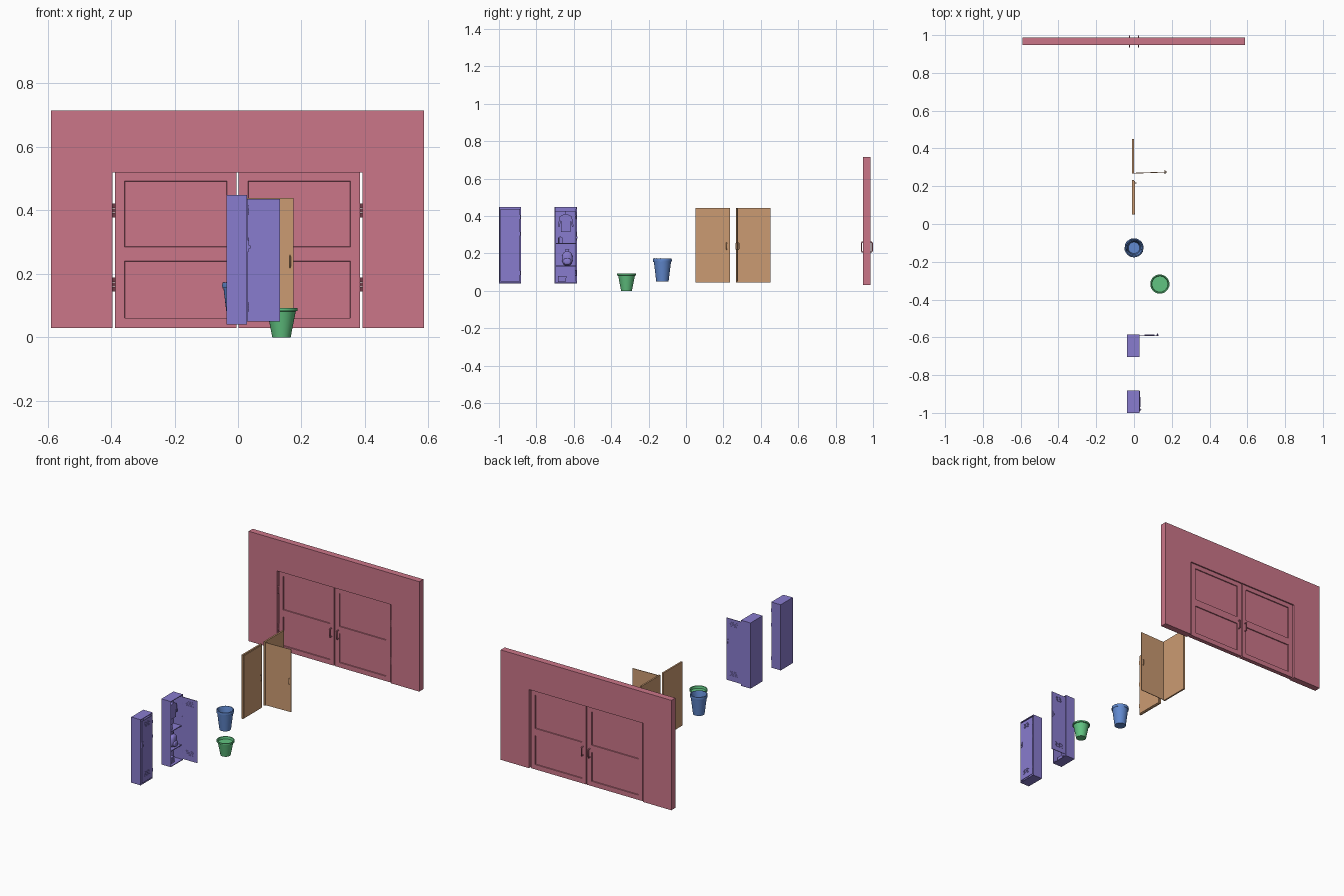
import bpy, bmesh, math, random
from mathutils import Matrix, Vector

if "Cube" in bpy.data.objects:
    bpy.data.objects.remove(bpy.data.objects["Cube"])

random.seed(4)
I = Matrix.Identity(4)


def mat(name, r, g, b):
    m = bpy.data.materials.new(name)
    m.diffuse_color = (r, g, b, 1)
    m.use_nodes = True
    m.node_tree.nodes["Principled BSDF"].inputs["Base Color"].default_value = m.diffuse_color
    return m


RED = mat("wall_red", .60, .18, .25)
TAN = mat("door_tan", .60, .33, .17)
BLUE = mat("bin_blue", .12, .25, .62)
GREEN = mat("pot_green", .12, .55, .22)
VIOLET = mat("locker_violet", .25, .20, .62)


def finish(name, bm, m, M=I, smooth=False):
    bmesh.ops.recalc_face_normals(bm, faces=bm.faces)
    bm.transform(M)
    me = bpy.data.meshes.new(name)
    bm.to_mesh(me)
    bm.free()
    ob = bpy.data.objects.new(name, me)
    bpy.context.collection.objects.link(ob)
    me.materials.append(m)
    if smooth:
        bpy.context.view_layer.objects.active = ob
        ob.select_set(True)
        bpy.ops.object.shade_smooth_by_angle(angle=math.radians(35))
        ob.select_set(False)
    return ob


def add_box(bm, lo, hi):
    lo, hi = Vector(lo), Vector(hi)
    T = Matrix.Translation((lo + hi) / 2) @ Matrix.Diagonal((*(hi - lo), 1))
    return bmesh.ops.create_cube(bm, size=1, matrix=T)["verts"]


def boxes(name, pairs, m, M=I):
    bm = bmesh.new()
    for lo, hi in pairs:
        add_box(bm, lo, hi)
    return finish(name, bm, m, M)


def lathe(name, prof, m, M=I, n=28, jitter=0):
    bm = bmesh.new()
    rings = []
    for r, z in prof:
        rings.append([bm.verts.new(((r + random.uniform(-jitter, jitter)) * math.cos(2 * math.pi * i / n),
                                    r * math.sin(2 * math.pi * i / n),
                                    z + random.uniform(-jitter, jitter))) for i in range(n)])
    for a, b in zip(rings, rings[1:]):
        for i in range(n):
            bm.faces.new((a[i], a[(i + 1) % n], b[(i + 1) % n], b[i]))
    bmesh.ops.remove_doubles(bm, verts=bm.verts, dist=1e-5)
    return finish(name, bm, m, M, True)


def tube(name, pts, r, m, M=I):
    cu = bpy.data.curves.new(name, 'CURVE')
    cu.dimensions = '3D'
    cu.bevel_depth, cu.bevel_resolution, cu.use_fill_caps = r, 2, True
    sp = cu.splines.new('POLY')
    sp.points.add(len(pts) - 1)
    for p, c in zip(sp.points, pts):
        p.co = (*(M @ Vector(c)), 1)
    ob = bpy.data.objects.new(name, cu)
    bpy.context.collection.objects.link(ob)
    cu.materials.append(m)
    return ob


def blob(name, size, loc, m):
    bm = bmesh.new()
    bmesh.ops.create_uvsphere(bm, u_segments=20, v_segments=12, radius=1)
    for v in bm.verts:  # squared-off ellipsoid
        v.co = Vector([math.copysign(abs(c) ** .75, c) * s for c, s in zip(v.co, size)])
    return finish(name, bm, m, Matrix.Translation(loc), True)


# ---- wall with door opening
WY = .967
bm = bmesh.new()
f = bm.faces.new([bm.verts.new((x, .947, z)) for x, z in
                  [(-.59, .03), (-.395, .03), (-.395, .52), (.392, .52),
                   (.392, .03), (.587, .03), (.587, .715), (-.59, .715)]])
ext = bmesh.ops.extrude_face_region(bm, geom=[f])["geom"]
bmesh.ops.translate(bm, vec=(0, .04, 0), verts=[v for v in ext if isinstance(v, bmesh.types.BMVert)])
finish("wall", bm, RED)


# ---- double doors: slab with two recessed panels on each face
def panel_door(name, x0, x1):
    xs = [x0, x0 + .03, x1 - .03, x1]
    zs = [.03, .06, .24, .285, .492, .519]
    bm = bmesh.new()
    vs = [[bm.verts.new((x, WY - .013, z)) for x in xs] for z in zs]
    cells = [bm.faces.new((vs[j][i], vs[j][i + 1], vs[j + 1][i + 1], vs[j + 1][i]))
             for j in range(5) for i in range(3)]
    ext = bmesh.ops.extrude_face_region(bm, geom=cells, use_keep_orig=True)["geom"]
    bmesh.ops.translate(bm, vec=(0, .026, 0), verts=[v for v in ext if isinstance(v, bmesh.types.BMVert)])
    bmesh.ops.recalc_face_normals(bm, faces=bm.faces)
    panels = []
    for f in bm.faces:
        c = f.calc_center_median()
        if abs(f.normal.y) > .9 and xs[1] < c.x < xs[2] and (.06 < c.z < .24 or .285 < c.z < .492):
            panels.append(f)
    bmesh.ops.inset_individual(bm, faces=panels, thickness=.001, depth=-.006)
    finish(name, bm, RED)


panel_door("left_wall_door", -.387, -.005)
panel_door("right_wall_door", .002, .384)
for s, side in ((-1, "left"), (1, "right")):
    for k, face in ((-1, "front"), (1, "back")):  # pull handles
        y0, y1 = WY + k * .012, WY + k * .029
        tube(f"{side}_{face}_pull", [(s * .024, y0, .208), (s * .024, y1 - k * .004, .208),
                                     (s * .024, y1, .214), (s * .024, y1, .254),
                                     (s * .024, y1 - k * .004, .26), (s * .024, y0, .26)], .0035, RED)
    for z in (.145, .378):  # hinge knuckles
        for i in range(3):
            lathe(f"{side}_wall_hinge", [(0, 0), (.005, 0), (.005, .0135), (0, .0135)], RED,
                  Matrix.Translation((s * .39, .955, z + i * .0147)), 10)


# ---- plain tan doors: shallow cabinet frame and a swinging leaf
def tan_door(label, y, angle):
    boxes(label + "_back_panel", [((-.01, y, .045), (0, y + .184, .443))], TAN)
    M = Matrix.Translation((.001, y + .004, 0)) @ Matrix.Rotation(math.radians(angle), 4, 'Z')
    boxes(label + "_leaf", [((0, 0, .049), (.004, .174, .439))], TAN, M)
    for k, x in ((1, .004), (-1, 0)):
        if k < 0 and angle == 0:
            continue
        tube(label + "_handle", [(x, .163, .22), (x + k * .007, .163, .224),
                                 (x + k * .007, .163, .254), (x, .163, .258)], .002, TAN, M)
    for z in (.09, .235, .38):
        lathe(label + "_hinge", [(0, 0), (.0025, 0), (.0025, .025), (0, .025)], TAN,
              Matrix.Translation((.003, y + .002, z)), 8)


tan_door("closed_tan_door", .05, 0)
tan_door("open_tan_door", .267, -88)

# ---- blue bin with folded liner
B = Matrix.Translation((0, -.126, 0))
lathe("blue_bin", [(0, .05), (.033, .05), (.046, .156), (.049, .158), (.049, .17), (.045, .17),
                   (.043, .155), (.03, .056), (0, .056)], BLUE, B)
lathe("blue_bin_liner", [(.049, .155), (.0505, .163), (.049, .172), (.044, .173), (.040, .155), (.034, .11)],
      BLUE, B, 32, .0012)

# ---- green bin with rolled rim and filled top
G = Matrix.Translation((.137, -.318, 0))
lathe("green_bin", [(0, 0), (.029, 0), (.045, .082), (.051, .083), (.051, .092), (.045, .092),
                    (.042, .078), (0, .078)], GREEN, G)


# ---- lockers: hollow body and louvred door
def locker(label, y, angle):
    bm = bmesh.new()
    add_box(bm, (-.036, y, .04), (.029, y + .119, .449))
    front = [f for f in bm.faces if f.normal.x > .9]
    bmesh.ops.inset_individual(bm, faces=front, thickness=.006)
    bmesh.ops.inset_individual(bm, faces=front, thickness=.0005, depth=-.06)
    finish(label + "_body", bm, VIOLET)
    # door hinged on its far edge
    M = Matrix.Translation((.028, y + .112, 0)) @ Matrix.Rotation(math.radians(angle), 4, 'Z')
    boxes(label + "_door", [((0, -.105, .05), (.004, 0, .436))], VIOLET, M)
    lou = []
    for z in (.08, .387):
        for i in range(4):
            for x in (-.0015, .0035):
                lou.append(((x, -.08, z + i * .0085), (x + .002, -.028, z + i * .0085 + .005)))
    boxes(label + "_louvres", lou, VIOLET, M)
    boxes(label + "_latch", [((.004, -.101, .27), (.006, -.09, .305)),
                             ((.006, -.098, .28), (.011, -.093, .29)),
                             ((-.002, -.1, .275), (0, -.092, .283))], VIOLET, M)
    for z in (.085, .295, .385):
        lathe(label + "_hinge", [(0, 0), (.0025, 0), (.0025, .02), (0, .02)], VIOLET,
              Matrix.Translation((.03, y + .114, z)), 8)


locker("closed_locker", -1.0, 0)
locker("open_locker", -.703, 90)

# ---- open locker contents: shelves, hanging jacket, books, backpack
boxes("locker_shelves", [((-.03, -.697, z), (.022, -.59, z + .005)) for z in (.25, .13)], VIOLET)
tube("coat_rail", [(-.005, -.697, .425), (-.005, -.59, .425)], .002, VIOLET)
bm = bmesh.new()
f = bm.faces.new([bm.verts.new((-.018, -.643 + y, z)) for y, z in
                  [(-.026, .315), (.026, .315), (.026, .375), (.034, .34), (.042, .345), (.032, .398), (.008, .41),
                   (-.008, .41), (-.032, .398), (-.042, .345), (-.034, .34), (-.026, .375)]])
ext = bmesh.ops.extrude_face_region(bm, geom=[f])["geom"]
bmesh.ops.translate(bm, vec=(.022, 0, 0), verts=[v for v in ext if isinstance(v, bmesh.types.BMVert)])
finish("hanging_jacket", bm, VIOLET)
tube("coat_hook", [(-.006, -.643, .408), (-.006, -.643, .42), (-.003, -.643, .427)], .0015, VIOLET)
boxes("shelf_books", [((-.025, -.685 + i * .009, .255), (.012, -.678 + i * .009, .285 + .006 * (i % 2)))
                      for i in range(3)], VIOLET)
blob("backpack_body", (.02, .028, .038), (-.005, -.635, .173), VIOLET)
blob("backpack_pocket", (.008, .02, .017), (.014, -.635, .157), VIOLET)
tube("backpack_loop", [(-.005, -.645, .205), (-.005, -.642, .219), (-.005, -.628, .219), (-.005, -.625, .205)],
     .002, VIOLET)
boxes("stacked_books", [((-.025, -.685, .047 + i * .011), (.014 - .003 * i, -.645 + .003 * i, .057 + i * .011))
                        for i in range(3)], VIOLET)
